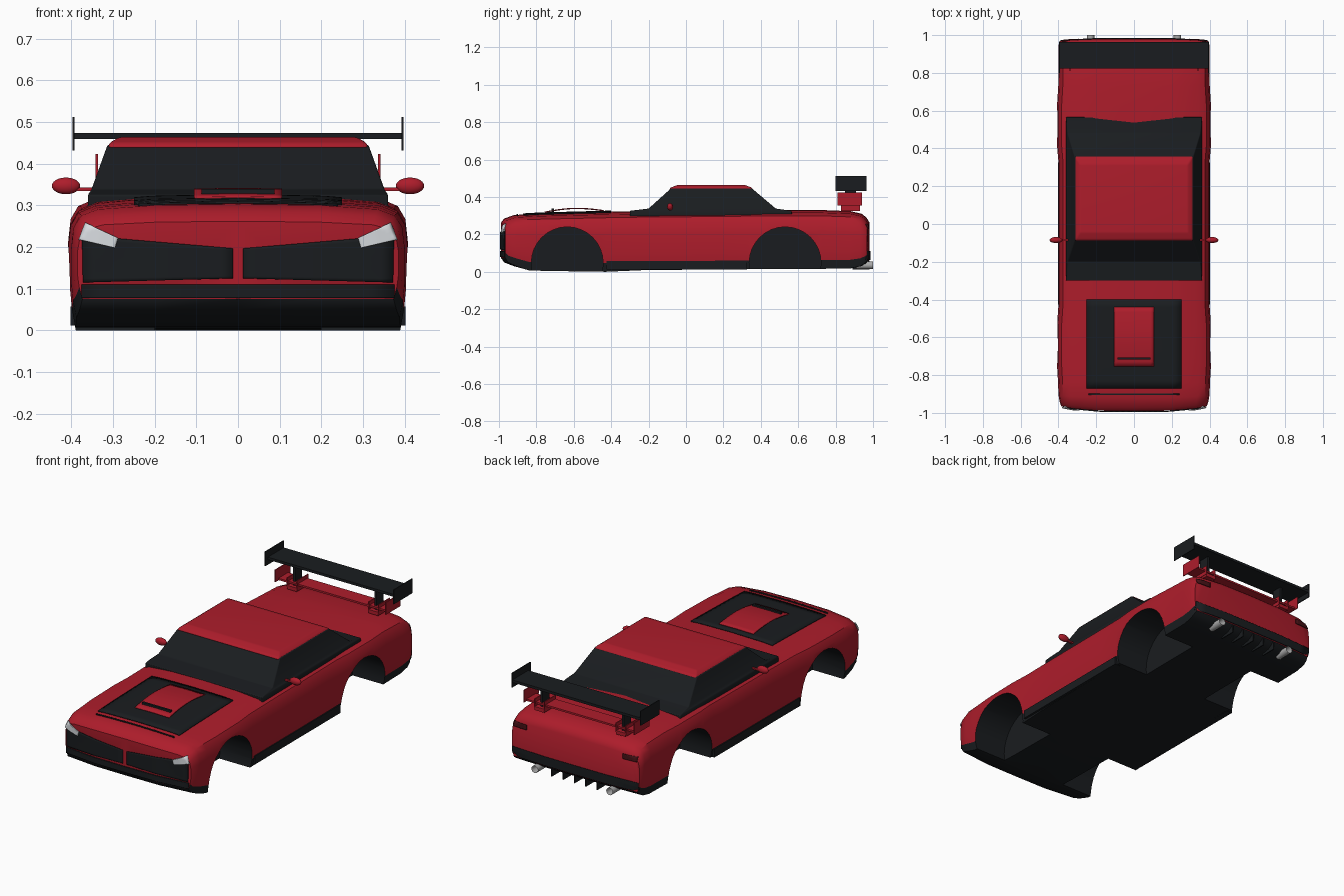
import bpy, bmesh, math
from mathutils import Vector, Matrix
from mathutils.bvhtree import BVHTree

cube = bpy.data.objects.get("Cube")
if cube:
    bpy.data.objects.remove(cube, do_unlink=True)


def material(name, rgb):
    m = bpy.data.materials.new(name)
    m.use_nodes = True
    m.diffuse_color = (*rgb, 1)
    m.node_tree.nodes["Principled BSDF"].inputs["Base Color"].default_value = (*rgb, 1)
    return m


RED = material("red_paint", (0.42, 0.012, 0.024))
BLACK = material("black_trim", (0.010, 0.012, 0.014))
LAMP = material("lamp_glass", (0.7, 0.73, 0.76))
STEEL = material("steel", (0.4, 0.4, 0.4))
TAIL = material("tail_lamp", (0.06, 0.006, 0.008))


def make(name, bm, *mats, smooth=True):
    bmesh.ops.recalc_face_normals(bm, faces=bm.faces)
    me = bpy.data.meshes.new(name)
    bm.to_mesh(me)
    bm.free()
    ob = bpy.data.objects.new(name, me)
    bpy.context.collection.objects.link(ob)
    for m in mats:
        me.materials.append(m)
    if smooth:
        shade(ob)
    return ob


def select(ob):
    bpy.ops.object.select_all(action='DESELECT')
    ob.select_set(True)
    bpy.context.view_layer.objects.active = ob


def shade(ob):
    select(ob)
    bpy.ops.object.shade_smooth_by_angle(angle=math.radians(35))


def box(name, center, size, mat):
    bm = bmesh.new()
    bmesh.ops.create_cube(bm, size=1, matrix=Matrix.Translation(center) @ Matrix.Diagonal((*size, 1)))
    return make(name, bm, mat, smooth=False)


def cylinder(name, center, radius, depth, axis, mat, inner=0):
    bm = bmesh.new()
    rot = Vector((0, 0, 1)).rotation_difference(Vector(axis)).to_matrix().to_4x4()
    bmesh.ops.create_cone(bm, cap_ends=True, segments=32 if not inner else 20, radius1=radius,
                          radius2=radius, depth=depth, matrix=Matrix.Translation(center) @ rot)
    if inner:
        caps = [f for f in bm.faces if len(f.verts) > 4]
        bmesh.ops.inset_individual(bm, faces=caps, thickness=radius - inner)
        bmesh.ops.translate(bm, verts=list({v for f in caps for v in f.verts if f.normal.y > 0}),
                            vec=(0, -depth * 0.6, 0))
    return make(name, bm, mat)


# Body shell: half cross-section (width fraction, height fraction) lofted along y
HALF = [(0, 1), (.5, .99), (.84, .955), (.94, .9), (.985, .8), (1, .62), (1, .3),
        (.99, .15), (.97, 0), (.5, 0), (0, 0)]
# y, half width, bottom, top
STATIONS = [(-.99, .385, .075, .262), (-.972, .392, .05, .285), (-.92, .4, .03, .303),
            (-.84, .402, .008, .309), (-.74, .408, .004, .313), (-.54, .408, .002, .318),
            (-.43, .4, 0, .321), (-.2, .4, .01, .324), (.2, .4, .012, .327), (.33, .4, .014, .329),
            (.42, .408, .015, .33), (.62, .408, .016, .33), (.73, .401, .016, .33),
            (.88, .4, .018, .324), (.94, .4, .03, .31), (.965, .398, .045, .29), (.98, .392, .06, .265)]


def bend(x, y):
    fade = max(0, (abs(y) - .85) / .14)
    return y + (.03 if y < 0 else -.014) * (x / .4) ** 4 * fade


bm = bmesh.new()
N = len(HALF) - 1
rings = []
for y, w, lo, hi in STATIONS:
    ring = []
    for i in range(2 * N):
        fx, fz = HALF[i] if i <= N else HALF[2 * N - i]
        x = fx * w * (1 if i <= N else -1)
        ring.append(bm.verts.new((x, bend(x, y), lo + fz * (hi - lo))))
    rings.append(ring)
for a, b in zip(rings, rings[1:]):
    for i in range(2 * N):
        j = (i + 1) % (2 * N)
        f = bm.faces.new((a[i], a[j], b[j], b[i]))
        f.material_index = int(N - 3 <= i < N + 3)
for r in (rings[0], rings[-1]):
    for s in (1, -1):
        for i in range(N // 2):
            quad = [r[s * k % (2 * N)] for k in (i, i + 1, N - i - 1, N - i)]
            bm.faces.new(list(dict.fromkeys(quad)))
bmesh.ops.recalc_face_normals(bm, faces=bm.faces)
SURFACE = BVHTree.FromBMesh(bm)
body = make("body_shell", bm, RED, BLACK, smooth=False)

# Wheel arches cut into each side
for y in (-.635, .53):
    for s in (1, -1):
        cutter = cylinder("arch_cutter", (s * .36, y, .048), .192, .32, (1, 0, 0), RED)
        cutter.hide_render = True
        cutter.data.materials.append(BLACK)
        for p in cutter.data.polygons:
            p.material_index = 1
        mod = body.modifiers.new("arch", 'BOOLEAN')
        mod.operation, mod.solver, mod.object = 'DIFFERENCE', 'EXACT', cutter
        select(body)
        bpy.ops.object.modifier_apply(modifier=mod.name)
        bpy.data.objects.remove(cutter, do_unlink=True)
shade(body)

PROJECT = {"front": (lambda a, b: Vector((a, -1.1, b)), Vector((0, 1, 0))),
           "back": (lambda a, b: Vector((a, 1.1, b)), Vector((0, -1, 0))),
           "top": (lambda a, b: Vector((a, b, .6)), Vector((0, 0, -1)))}


def panel(name, corners, side, mat, lift=.003, bulge=0, n=12):
    """Four-cornered patch laid onto the body surface."""
    origin, ray = PROJECT[side]
    c = [Vector(p) for p in corners]
    bm = bmesh.new()
    grid = []
    for i in range(n + 1):
        row = []
        for j in range(n + 1):
            u, v = i / n, j / n
            a, b = c[0].lerp(c[1], u).lerp(c[3].lerp(c[2], u), v)
            o = origin(a, b)
            hit = SURFACE.ray_cast(o, ray)[0] or SURFACE.find_nearest(o)[0]
            row.append(bm.verts.new(hit - ray * (lift + bulge * math.sin(math.pi * v))))
        grid.append(row)
    for r, q in zip(grid, grid[1:]):
        for j in range(n):
            bm.faces.new((r[j], q[j], q[j + 1], r[j + 1]))
    ob = make(name, bm, mat)
    mod = ob.modifiers.new("thickness", 'SOLIDIFY')
    mod.thickness, mod.offset = .005, 0
    return ob


def rect(x0, x1, b0, b1):
    return [(x0, b0), (x1, b0), (x1, b1), (x0, b1)]


# Hood panel, scoop and slot
panel("hood_panel", rect(-.25, .25, -.87, -.4), "top", BLACK)
panel("hood_seam", rect(-.24, .24, -.905, -.898), "top", BLACK, n=6)
panel("hood_scoop", rect(-.105, .105, -.755, -.44), "top", RED, lift=.007, bulge=.016)
box("scoop_slot", (0, -.712, .328), (.175, .012, .022), BLACK)

# Nose and tail trim
panel("front_lip", rect(-.375, .375, .078, .11), "front", BLACK)
panel("rear_bumper", rect(-.388, .388, .064, .112), "back", BLACK)
for s, tag in ((1, "left"), (-1, "right")):
    def flip(pts):
        return [(s * a, b) for a, b in pts]
    panel("grille_" + tag, flip([(.012, .125), (.372, .115), (.374, .228), (.012, .197)]), "front", BLACK)
    panel("headlight_" + tag, flip([(.295, .198), (.382, .218), (.366, .258), (.288, .222)]),
          "front", LAMP, lift=.007)
    panel("tail_light_" + tag, flip(rect(.295, .38, .228, .255)), "back", TAIL, n=6)
    cylinder("exhaust_" + tag, (s * .23, .955, .035), .02, .09, (0, 1, 0), STEEL, inner=.015)
    box("side_skirt_" + tag, (s * .385, -.05, .035), (.034, .75, .046), BLACK)

    # Door mirror
    bm = bmesh.new()
    bmesh.ops.create_uvsphere(bm, u_segments=20, v_segments=12, radius=1, matrix=Matrix.Translation(
        (s * .413, -.085, .347)) @ Matrix.Diagonal((.034, .016, .02, 1)))
    make("mirror_" + tag, bm, RED)
    box("mirror_arm_" + tag, (s * .372, -.085, .339), (.06, .012, .008), RED)

    # Wing supports
    box("wing_endplate_" + tag, (s * .395, .883, .472), (.005, .165, .08), BLACK)
    box("lower_endplate_" + tag, (s * .339, .875, .389), (.005, .13, .068), RED)
    box("wing_strut_" + tag, (s * .25, .88, .4), (.014, .06, .13), BLACK)
    box("wing_foot_" + tag, (s * .25, .88, .335), (.06, .1, .02), RED)
    for d in (-.03, .03):
        box("wing_bracket_" + tag, (s * .25 + d, .88, .362), (.005, .1, .05), RED)

# Wing blades
box("wing_blade", (0, .893, .467), (.79, .14, .014), BLACK)
box("lower_blade", (0, .878, .362), (.68, .085, .01), RED)

# Diffuser fins
for k in range(-2, 3):
    box("diffuser_fin", (k * .07, .935, .035), (.006, .09, .045), BLACK)


def stack(name, levels, mat, bevel):
    """Rectangles (z, half width, front y, back y) joined upwards."""
    bm = bmesh.new()
    loops = [[bm.verts.new(p) for p in ((-x, a, z), (x, a, z), (x, b, z), (-x, b, z))]
             for z, x, a, b in levels]
    for lo, hi in zip(loops, loops[1:]):
        for i in range(4):
            j = (i + 1) % 4
            bm.faces.new((lo[i], lo[j], hi[j], hi[i]))
    bm.faces.new(loops[0])
    bm.faces.new(loops[-1])
    ob = make(name, bm, mat)
    mod = ob.modifiers.new("round", 'BEVEL')
    mod.width, mod.segments, mod.limit_method = bevel, 3, 'ANGLE'
    mod.angle_limit = math.radians(15)
    return ob


# Cabin glass and roof
stack("cabin_glass", [(.29, .361, -.3, .567), (.326, .36, -.3, .565), (.338, .352, -.2, .48),
                      (.446, .313, -.08, .352)], BLACK, .004)
stack("roof", [(.438, .313, -.09, .36), (.45, .309, -.083, .352), (.464, .285, -.045, .315)], RED, .007)
